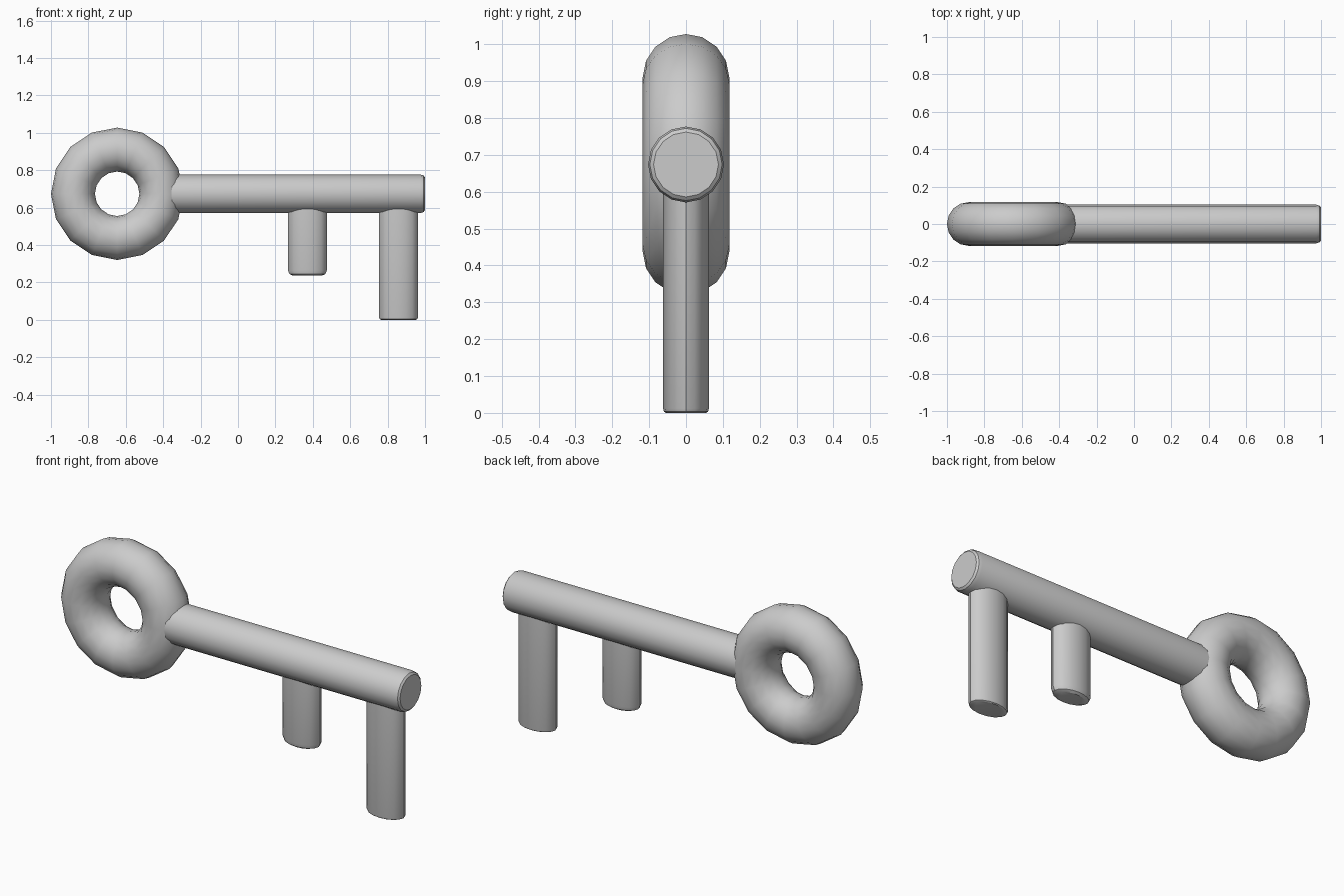
import bpy, bmesh
from math import cos, sin, pi, radians
from mathutils import Matrix

if "Cube" in bpy.data.objects:
    bpy.data.objects.remove(bpy.data.objects["Cube"])

SIDES = 16
AXIS_Z = 0.674


def finish(name, bm, matrix):
    bmesh.ops.transform(bm, matrix=matrix, verts=bm.verts)
    bmesh.ops.recalc_face_normals(bm, faces=bm.faces)
    mesh = bpy.data.meshes.new(name)
    bm.to_mesh(mesh)
    bm.free()
    ob = bpy.data.objects.new(name, mesh)
    bpy.context.collection.objects.link(ob)
    bpy.ops.object.select_all(action='DESELECT')
    ob.select_set(True)
    bpy.context.view_layer.objects.active = ob
    bpy.ops.object.shade_smooth_by_angle(angle=radians(32))
    return ob


def bridge(bm, a, b):
    n = len(a)
    for i in range(n):
        j = (i + 1) % n
        bm.faces.new((a[i], a[j], b[j], b[i]))


def rod(name, profile, rx, ry, matrix):
    """Elliptical rod along z; profile holds (height, inset) pairs."""
    bm = bmesh.new()
    rings = []
    for z, inset in profile:
        s = 1 - inset / rx
        rings.append([bm.verts.new((rx * s * cos(2 * pi * i / SIDES),
                                    ry * s * sin(2 * pi * i / SIDES), z))
                      for i in range(SIDES)])
    for a, b in zip(rings, rings[1:]):
        bridge(bm, a, b)
    bm.faces.new(rings[0])
    bm.faces.new(rings[-1])
    return finish(name, bm, matrix)


def ring(name, major, minor, matrix):
    bm = bmesh.new()
    loops = []
    for i in range(SIDES):
        u = 2 * pi * i / SIDES
        loops.append([])
        for k in range(SIDES):
            v = 2 * pi * k / SIDES
            r = major + minor * cos(v)
            loops[-1].append(bm.verts.new((r * cos(u), minor * sin(v), r * sin(u))))
    for i in range(SIDES):
        bridge(bm, loops[i], loops[(i + 1) % SIDES])
    return finish(name, bm, matrix)


# Ring-shaped handle
ring("key_bow", 0.2365, 0.1175, Matrix.Translation((-0.646, 0, AXIS_Z)))

# Long round shaft with a softened tip
rod("key_shaft", [(-0.41, 0), (0.975, 0), (0.992, 0.005), (1.0, 0.015)],
    0.103, 0.103, Matrix.Translation((0, 0, AXIS_Z)) @ Matrix.Rotation(pi / 2, 4, 'Y'))

# Two flattened teeth: centre x, bottom z, edge rounding
for name, x, z, b in (("short_tooth", 0.371, 0.236, 0.028), ("long_tooth", 0.858, 0.0, 0.012)):
    rod(name, [(z, b), (z + 0.3 * b, 0.3 * b), (z + b, 0), (AXIS_Z, 0)],
        0.104, 0.062, Matrix.Translation((x, 0, 0)))
